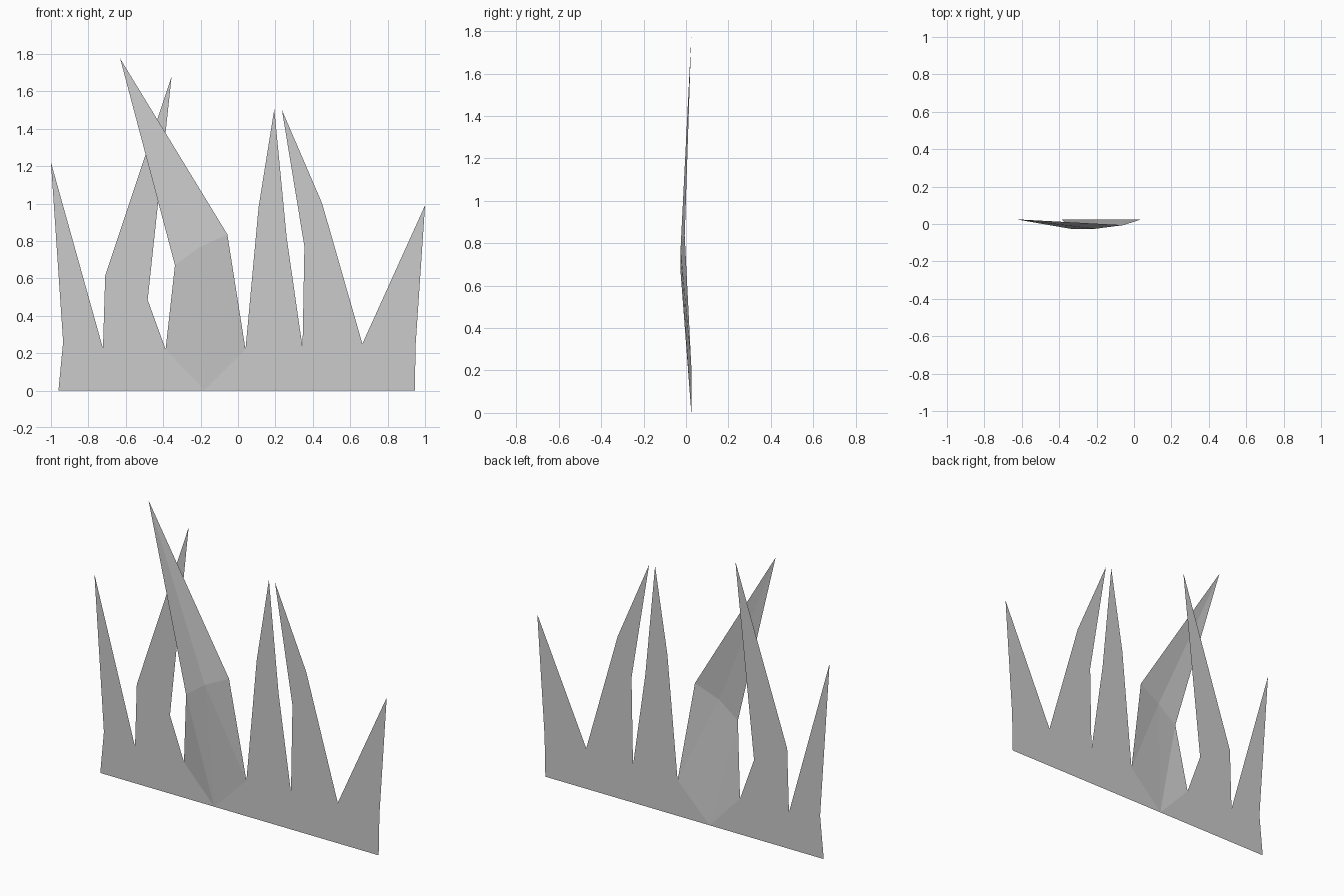
import bpy, bmesh

if "Cube" in bpy.data.objects:
    bpy.data.objects.remove(bpy.data.objects["Cube"])

BACK, FRONT = 0.025, -0.026


def sheet(name, faces):
    """Thin single-sided sheet from polygons of (x, y, z) points."""
    bm = bmesh.new()
    for pts in faces:
        bm.faces.new([bm.verts.new(p) for p in pts])
    bmesh.ops.remove_doubles(bm, verts=bm.verts, dist=0.0005)
    bmesh.ops.triangulate(bm, faces=bm.faces, ngon_method='EAR_CLIP')
    mesh = bpy.data.meshes.new(name)
    bm.to_mesh(mesh)
    bm.free()
    obj = bpy.data.objects.new(name, mesh)
    bpy.context.collection.objects.link(obj)


# Flat blades: outline from lower left, over the tip, to lower right (x, z)
flat_blades = {
    "left_edge_blade": [(-.96, 0), (-.935, .26), (-1, 1.22), (-.722, .225), (-.722, 0)],
    "left_leaning_blade": [(-.722, 0), (-.722, .225), (-.71, .615), (-.355, 1.68),
                           (-.483, .485), (-.387, .22), (-.387, 0)],
    "slim_upright_blade": [(.04, 0), (.04, .22), (.11, .98), (.194, 1.505),
                           (.26, .82), (.345, .23), (.345, 0)],
    "right_leaning_blade": [(.345, 0), (.345, .23), (.355, .77), (.235, 1.5),
                            (.45, 1.0), (.665, .25), (.665, 0)],
    "right_edge_blade": [(.665, 0), (.665, .25), (1, .99), (.95, .25), (.945, 0)],
}
for name, outline in flat_blades.items():
    # reversed so the faces look toward the front
    sheet(name, [[(x, BACK, z) for x, z in reversed(outline)]])

# Folded blade: bows forward at the crease, tip bends back over its neighbour
root_l, notch_l = (-.387, BACK, 0), (-.387, BACK, .22)
root_r, notch_r = (.04, BACK, 0), (.04, BACK, .22)
root_mid = (-.18, BACK, 0)
crease_l = (-.337, FRONT, .67)
crease_mid = (-.21, FRONT, .765)
crease_r = (-.057, -.006, .835)
tip = (-.63, BACK, 1.775)
sheet("folded_blade", [
    [root_l, root_mid, notch_l],
    [notch_l, root_mid, crease_l],
    [root_mid, crease_mid, crease_l],
    [root_mid, root_r, notch_r],
    [root_mid, notch_r, crease_mid],
    [notch_r, crease_r, crease_mid],
    [crease_l, crease_mid, tip],
    [crease_mid, crease_r, tip],
])
